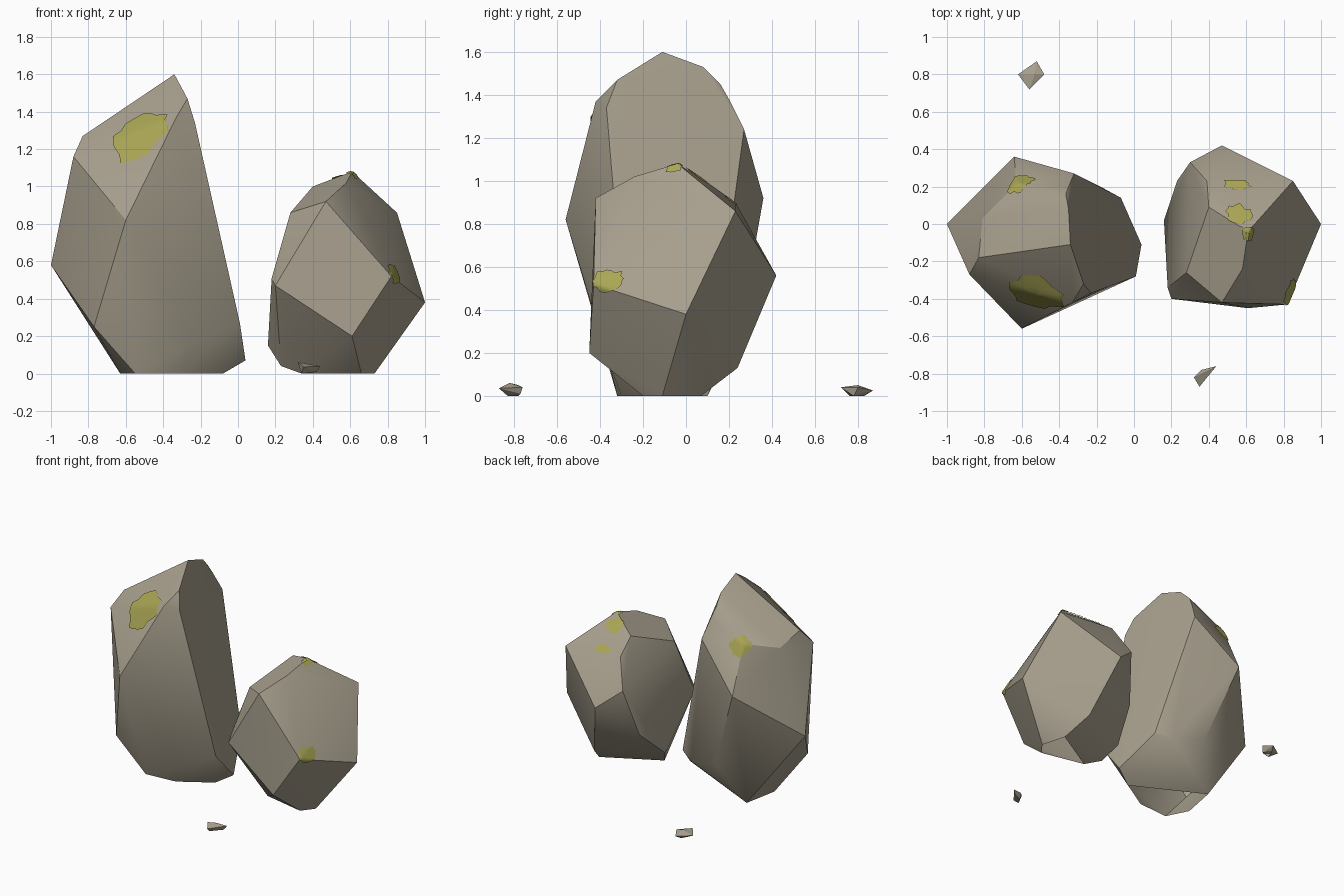
import bpy, bmesh, math, random
from mathutils import Vector
from mathutils.bvhtree import BVHTree

random.seed(4)
if "Cube" in bpy.data.objects:
    bpy.data.objects.remove(bpy.data.objects["Cube"], do_unlink=True)


def make_material(name, colour):
    mat = bpy.data.materials.new(name)
    mat.use_nodes = True
    mat.diffuse_color = colour
    shader = mat.node_tree.nodes["Principled BSDF"]
    shader.inputs["Base Color"].default_value = colour
    shader.inputs["Roughness"].default_value = 0.9
    return mat


stone = make_material("warm grey stone", (0.39, 0.35, 0.27, 1))
moss = make_material("yellow green moss", (0.4, 0.38, 0.09, 1))


def finish(bm, name, mat, angle):
    """Turn a bmesh into a shaded object with one material."""
    mesh = bpy.data.meshes.new(name)
    bm.to_mesh(mesh)
    mesh.materials.append(mat)
    obj = bpy.data.objects.new(name, mesh)
    bpy.context.collection.objects.link(obj)
    bpy.ops.object.select_all(action="DESELECT")
    obj.select_set(True)
    bpy.context.view_layer.objects.active = obj
    bpy.ops.object.shade_smooth_by_angle(angle=math.radians(angle))


def make_rock(name, corners, angle=28):
    """Chiselled rock: the convex hull of its corner points, open underneath."""
    bm = bmesh.new()
    for corner in corners:
        bm.verts.new(corner)
    hull = bmesh.ops.convex_hull(bm, input=bm.verts[:])
    loose = {g for g in hull["geom_interior"] + hull["geom_unused"]
             if isinstance(g, bmesh.types.BMVert)}
    bmesh.ops.delete(bm, geom=list(loose), context="VERTS")
    bmesh.ops.recalc_face_normals(bm, faces=bm.faces[:])
    grounded = [f for f in bm.faces if all(v.co.z < 0.001 for v in f.verts)]
    bmesh.ops.delete(bm, geom=grounded, context="FACES")
    finish(bm, name, stone, angle)
    tree = BVHTree.FromBMesh(bm)
    bm.free()
    return tree


def make_moss(name, tree, centre, normal, width, height, tilt=0, rings=5, spokes=22):
    """Ragged thin patch draped over a rock surface."""
    normal = Vector(normal).normalized()
    side = Vector((0, 0, 1)).cross(normal).normalized()
    up = normal.cross(side)
    centre = Vector(centre)

    def drape(point):
        spot, facing, _, _ = tree.find_nearest(point)
        return spot + facing * 0.007

    bm = bmesh.new()
    hub = bm.verts.new(drape(centre))
    ragged = [random.uniform(0.75, 1.12) for _ in range(spokes)]
    previous = None
    for ring in range(1, rings + 1):
        loop = []
        for i, rag in enumerate(ragged):
            a = math.tau * i / spokes
            x = math.cos(a) * width * rag * ring / rings
            y = math.sin(a) * height * rag * ring / rings + x * tilt
            loop.append(bm.verts.new(drape(centre + side * x + up * y)))
        for i in range(spokes):
            j = (i + 1) % spokes
            if previous:
                bm.faces.new((previous[i], loop[i], loop[j], previous[j]))
            else:
                bm.faces.new((hub, loop[i], loop[j]))
        previous = loop
    finish(bm, name, moss, 30)
    bm.free()


# Tall boulder
tall = make_rock("tall_boulder", [
    # slanted top
    (-0.34, -0.11, 1.6), (-0.35, 0.08, 1.53), (-0.365, 0.16, 1.45),
    (-0.35, 0.2, 1.38), (-0.63, 0.21, 1.26), (-0.81, 0.03, 1.21),
    (-0.83, -0.18, 1.27),
    # shoulders
    (-0.88, -0.27, 1.16), (-0.27, -0.32, 1.47), (-0.33, -0.42, 1.37),
    (-0.23, -0.37, 1.34), (-0.32, 0.27, 1.24),
    # waist
    (-0.6, -0.56, 0.82), (-1, 0, 0.58), (-0.64, 0.36, 0.92),
    # foot
    (-0.77, -0.36, 0.25), (0.01, -0.28, 0.27), (-0.24, -0.36, 0.16),
    (0.04, -0.11, 0.07), (-0.07, 0.14, 0.28), (-0.18, 0.2, 0.25),
    (-0.42, 0.25, 0.3),
    # ground contact
    (-0.63, -0.16, 0), (-0.55, -0.32, 0), (-0.31, -0.3, 0),
    (-0.08, -0.16, 0), (-0.58, 0.1, 0)])

# Short boulder
short = make_rock("short_boulder", [
    # crown
    (0.61, -0.04, 1.08), (0.58, -0.24, 1.02), (0.47, -0.42, 0.92),
    (0.28, -0.26, 0.86), (0.4, 0.09, 1), (0.39, 0.23, 0.9),
    (0.85, 0.23, 0.86),
    # waist
    (0.3, 0.33, 0.7), (0.47, 0.42, 0.56), (1, 0, 0.38),
    (0.82, -0.43, 0.52), (0.2, -0.4, 0.47), (0.18, -0.34, 0.51),
    # foot
    (0.61, -0.45, 0.2), (0.16, 0.02, 0.15), (0.23, 0.23, 0.35),
    (0.6, 0.24, 0.13), (0.23, -0.07, 0.04),
    # ground contact
    (0.34, -0.13, 0), (0.66, -0.2, 0), (0.73, -0.11, 0), (0.68, 0.07, 0)])

# Loose pebbles
make_rock("back_pebble", [
    (-0.62, 0.8, 0.03), (-0.52, 0.87, 0.025), (-0.48, 0.8, 0.04),
    (-0.56, 0.72, 0.04), (-0.5, 0.78, 0), (-0.54, 0.83, 0),
    (-0.57, 0.76, 0), (-0.53, 0.8, 0.05)], 10)
make_rock("front_pebble", [
    (0.32, -0.82, 0.06), (0.36, -0.78, 0.05), (0.44, -0.76, 0.04),
    (0.35, -0.87, 0.035), (0.34, -0.83, 0), (0.42, -0.77, 0.01),
    (0.37, -0.78, 0)], 10)

# Moss patches
make_moss("tall_front_moss", tall, (-0.52, -0.37, 1.28), (-0.4, -0.8, 0.5),
          0.175, 0.15, 0.35)
make_moss("tall_ridge_moss", tall, (-0.61, 0.22, 1.24), (-0.3, 0.7, 0.8), 0.08, 0.08)
make_moss("short_back_moss", short, (0.55, 0.23, 0.93), (0, 0.5, 0.9), 0.075, 0.042)
make_moss("short_top_moss", short, (0.56, 0.06, 1.04), (0, 0.4, 0.9), 0.07, 0.07)
make_moss("short_peak_moss", short, (0.61, -0.05, 1.07), (0.4, -0.2, 0.9), 0.045, 0.06)
make_moss("short_corner_moss", short, (0.85, -0.37, 0.54), (1, -0.4, 0.1), 0.09, 0.065)
